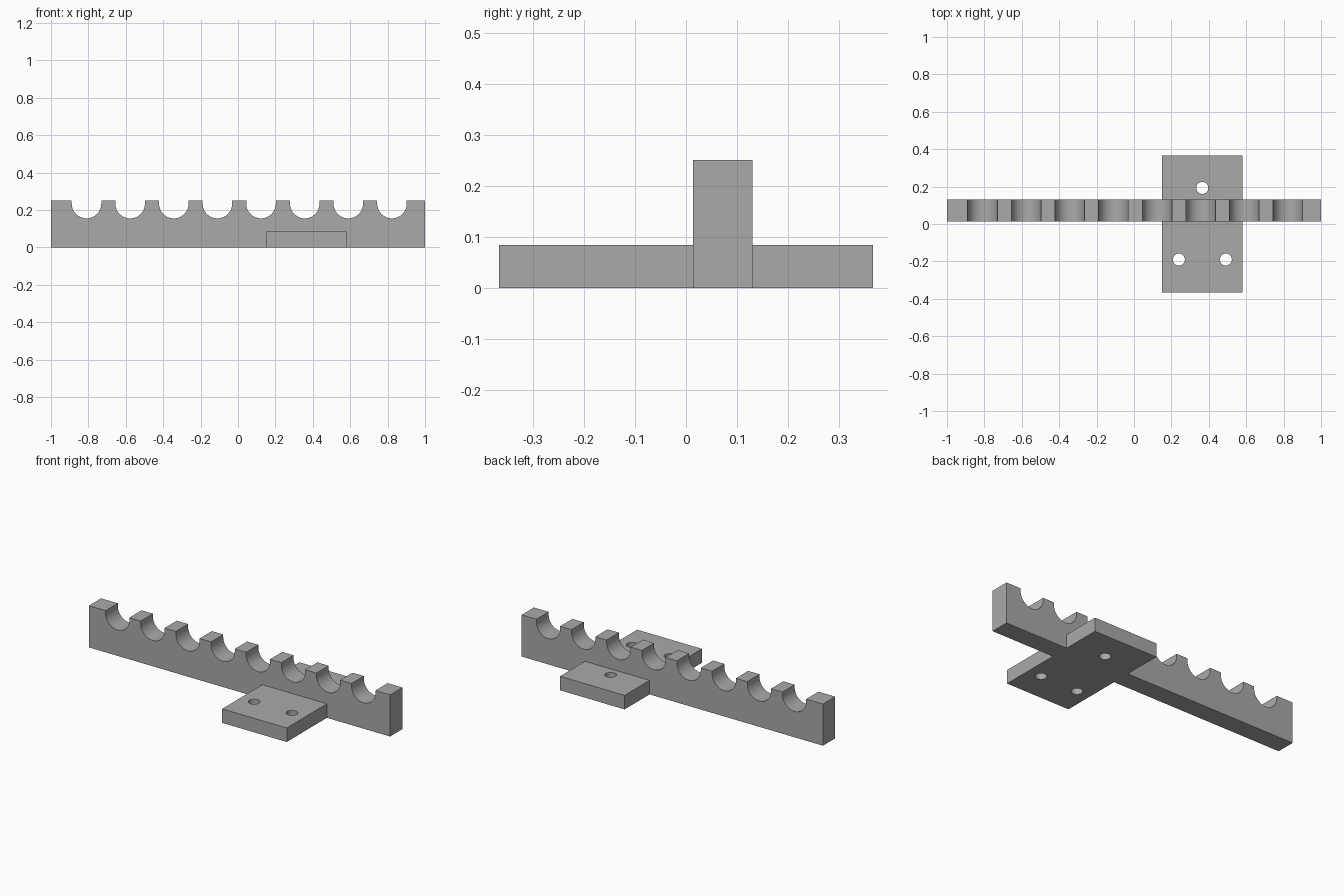
import bpy, bmesh
from math import sin, cos, pi
from mathutils import Vector

cube = bpy.data.objects.get("Cube")
if cube:
    bpy.data.objects.remove(cube, do_unlink=True)

grey = bpy.data.materials.new("plain grey")
grey.use_nodes = True
grey.diffuse_color = (0.4, 0.4, 0.4, 1)
grey.node_tree.nodes["Principled BSDF"].inputs["Base Color"].default_value = grey.diffuse_color


def extrude(name, points, offset):
    """Solid made by sweeping a flat outline along an offset."""
    bm = bmesh.new()
    face = bm.faces.new([bm.verts.new(p) for p in points])
    swept = bmesh.ops.extrude_face_region(bm, geom=[face], use_keep_orig=True)
    moved = [v for v in swept["geom"] if isinstance(v, bmesh.types.BMVert)]
    bmesh.ops.translate(bm, verts=moved, vec=Vector(offset))
    bmesh.ops.recalc_face_normals(bm, faces=bm.faces)
    mesh = bpy.data.meshes.new(name)
    bm.to_mesh(mesh)
    bm.free()
    mesh.materials.append(grey)
    obj = bpy.data.objects.new(name, mesh)
    bpy.context.collection.objects.link(obj)
    return obj


def combine(target, other, operation):
    """Apply a boolean and remove the helper solid."""
    bpy.ops.object.select_all(action='DESELECT')
    bpy.context.view_layer.objects.active = target
    target.select_set(True)
    mod = target.modifiers.new(operation.lower(), 'BOOLEAN')
    mod.operation, mod.solver, mod.object = operation, 'EXACT', other
    bpy.ops.object.modifier_apply(modifier=mod.name)
    bpy.data.objects.remove(other, do_unlink=True)


# Upright bar with eight round-bottomed notches along its top
BAR_FRONT, BAR_BACK, TOP = 0.014, 0.13, 0.25
RADIUS, ARC_Z, STEPS = 0.079, 0.234, 24
outline = [(-1, 0), (-1, TOP)]
for i in range(8):
    x = -0.81 + 0.2333 * i
    outline.append((x - RADIUS, TOP))
    for k in range(STEPS + 1):
        a = pi + pi * k / STEPS
        outline.append((x + RADIUS * cos(a), ARC_Z + RADIUS * sin(a)))
    outline.append((x + RADIUS, TOP))
outline += [(1, TOP), (1, 0)]
rack = extrude("notched_bar_with_base", [(x, BAR_FRONT, z) for x, z in outline],
               (0, BAR_BACK - BAR_FRONT, 0))

# Mounting plate crossing under the bar
LEFT, RIGHT, DEPTH, THICK = 0.151, 0.58, 0.366, 0.084
plate = extrude("mounting_plate",
                [(LEFT, -DEPTH, 0), (RIGHT, -DEPTH, 0), (RIGHT, DEPTH, 0), (LEFT, DEPTH, 0)],
                (0, 0, THICK))

# Three screw holes through the plate
for hx, hy in ((0.24, -0.19), (0.491, -0.19), (0.365, 0.193)):
    ring = [(hx + 0.032 * cos(2 * pi * k / 32), hy + 0.032 * sin(2 * pi * k / 32), -0.1)
            for k in range(32)]
    combine(plate, extrude("hole_cutter", ring, (0, 0, 0.3)), 'DIFFERENCE')

# Fuse into one solid, smooth in the curves and sharp at the edges
combine(rack, plate, 'UNION')
bpy.ops.object.shade_smooth_by_angle(angle=pi / 6)
